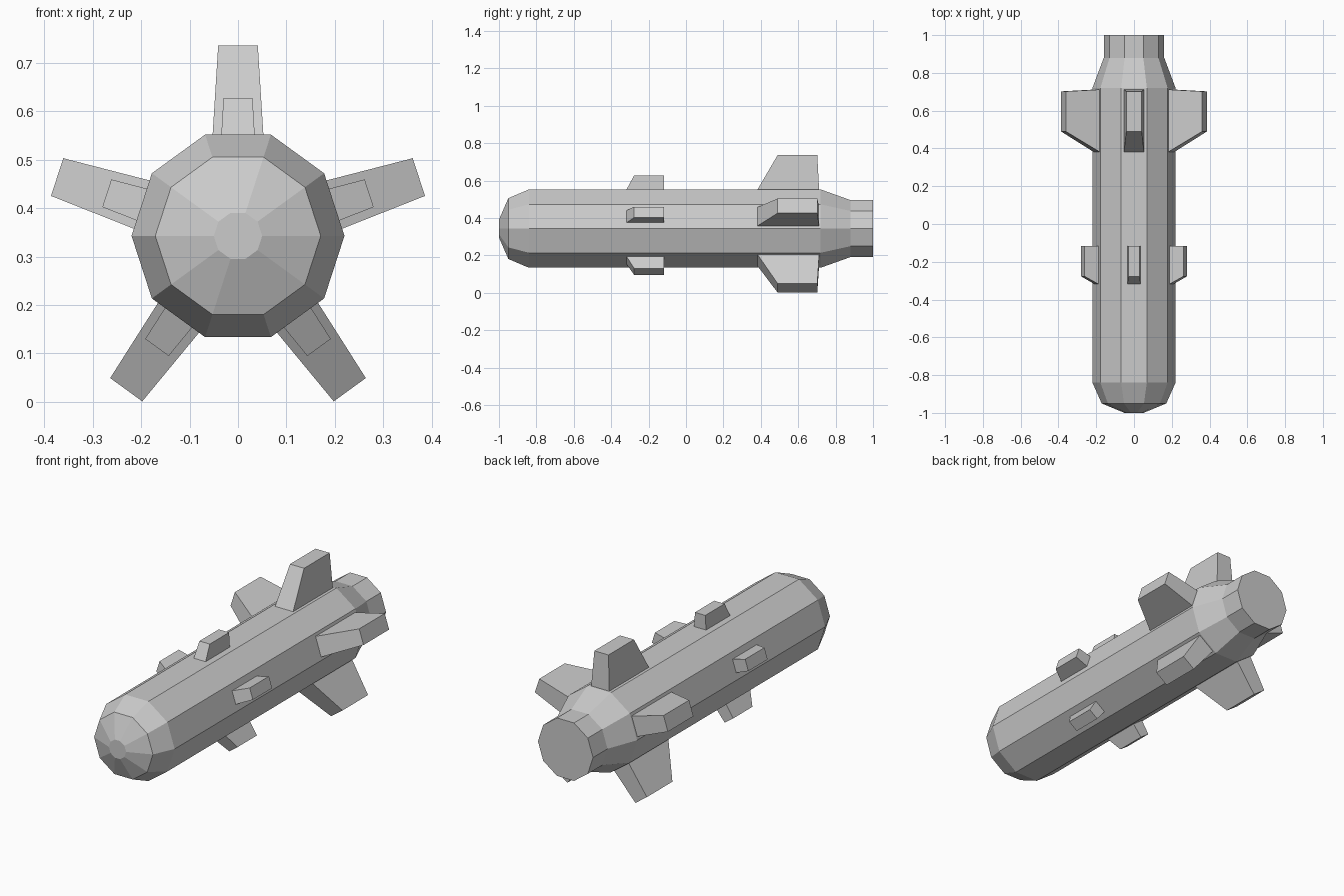
import bpy
import bmesh
from math import cos, sin, radians
from mathutils import Vector

cube = bpy.data.objects.get("Cube")
if cube:
    bpy.data.objects.remove(cube, do_unlink=True)

AXIS_Z = 0.343
SIDES = 10

grey = bpy.data.materials.new("light_grey")
grey.use_nodes = True
grey.diffuse_color = (0.6, 0.6, 0.6, 1)
grey.node_tree.nodes["Principled BSDF"].inputs["Base Color"].default_value = (0.6, 0.6, 0.6, 1)


def loft(name, rings):
    """Skin a list of equal-length point rings and cap both ends."""
    bm = bmesh.new()
    loops = [[bm.verts.new(p) for p in ring] for ring in rings]
    n = len(loops[0])
    for a, b in zip(loops, loops[1:]):
        for i in range(n):
            j = (i + 1) % n
            bm.faces.new((a[i], a[j], b[j], b[i]))
    bm.faces.new(loops[0])
    bm.faces.new(loops[-1])
    bmesh.ops.recalc_face_normals(bm, faces=bm.faces)
    mesh = bpy.data.meshes.new(name)
    bm.to_mesh(mesh)
    bm.free()
    mesh.materials.append(grey)
    obj = bpy.data.objects.new(name, mesh)
    bpy.context.collection.objects.link(obj)
    return obj


def body_ring(y, r):
    angles = [radians(360 / SIDES * i) for i in range(SIDES)]
    return [(r * cos(a), y, AXIS_Z + r * sin(a)) for a in angles]


def fin(name, angle, root, tip):
    """Tapered block; root and tip are (radius, half width, front y, back y)."""
    a = radians(angle)
    out = Vector((cos(a), 0, sin(a)))
    side = Vector((-sin(a), 0, cos(a)))

    def section(r, w, front, back):
        corners = ((-w, front), (w, front), (w, back), (-w, back))
        return [out * r + side * s + Vector((0, y, AXIS_Z)) for s, y in corners]

    loft(name, [section(*root), section(*tip)])


# Ten-sided body: blunt nose, long tube, tapered tail
profile = [(-1, 0.05), (-0.95, 0.171), (-0.84, 0.22),
           (0.72, 0.22), (0.88, 0.16), (1, 0.16)]
loft("body", [body_ring(y, r) for y, r in profile])

# Five large tail fins and five small forward fins
positions = ["top", "upper_right", "lower_right", "lower_left", "upper_left"]
for k, place in enumerate(positions):
    angle = 90 + 72 * k
    fin("tail_fin_" + place, angle,
        (0.2, 0.053, 0.377, 0.712), (0.393, 0.041, 0.49, 0.702))
    fin("forward_fin_" + place, angle,
        (0.2, 0.035, -0.323, -0.117), (0.285, 0.03, -0.277, -0.117))
